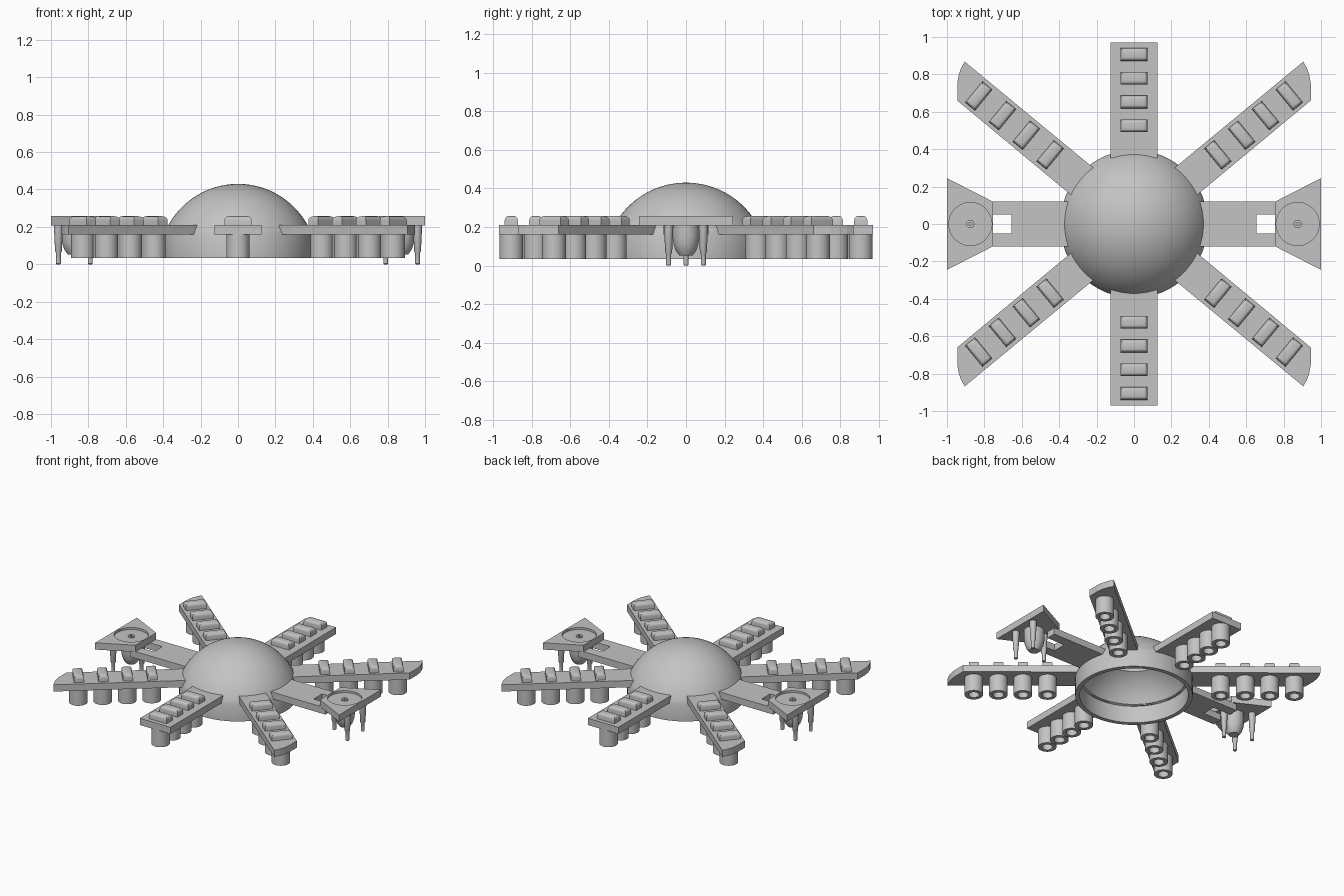
import bpy, bmesh
from math import radians, pi, sin, cos, sqrt, atan2
from mathutils import Matrix, Vector

old = bpy.data.objects.get("Cube")
if old:
    bpy.data.objects.remove(old, do_unlink=True)

GREY = (0.55, 0.55, 0.55, 1)
mat = bpy.data.materials.new("plain grey")
mat.use_nodes = True
mat.diffuse_color = GREY
mat.node_tree.nodes["Principled BSDF"].inputs["Base Color"].default_value = GREY


def finish(name, bm, smooth=False):
    bmesh.ops.remove_doubles(bm, verts=bm.verts, dist=1e-5)
    bmesh.ops.recalc_face_normals(bm, faces=bm.faces)
    mesh = bpy.data.meshes.new(name)
    bm.to_mesh(mesh)
    bm.free()
    mesh.materials.append(mat)
    ob = bpy.data.objects.new(name, mesh)
    bpy.context.collection.objects.link(ob)
    if smooth:
        bpy.ops.object.select_all(action="DESELECT")
        ob.select_set(True)
        bpy.context.view_layer.objects.active = ob
        bpy.ops.object.shade_smooth_by_angle(angle=radians(35))
    return ob


def lathe(name, profile, x=0, y=0, steps=32):
    """Spin a closed (radius, height) outline around a vertical axis."""
    bm = bmesh.new()
    vs = [bm.verts.new((r, 0, z)) for r, z in profile]
    edges = [bm.edges.new((a, b)) for a, b in zip(vs, vs[1:])]
    if profile[0][0] > 0 and profile[-1][0] > 0:
        edges.append(bm.edges.new((vs[-1], vs[0])))
    bmesh.ops.spin(bm, geom=vs + edges, axis=(0, 0, 1), cent=(0, 0, 0),
                   angle=2 * pi, steps=steps, use_merge=True)
    bmesh.ops.translate(bm, verts=bm.verts, vec=(x, y, 0))
    return finish(name, bm, True)


def prism(name, outline, z0, z1):
    bm = bmesh.new()
    face = bm.faces.new([bm.verts.new((x, y, z0)) for x, y in outline])
    up = bmesh.ops.extrude_face_region(bm, geom=[face])
    bmesh.ops.translate(bm, vec=(0, 0, z1 - z0),
                        verts=[g for g in up["geom"] if isinstance(g, bmesh.types.BMVert)])
    return finish(name, bm)


def block(name, x, y, angle):
    """Rounded block lying across an arm."""
    bm = bmesh.new()
    bmesh.ops.create_cube(bm, size=1)
    bmesh.ops.scale(bm, vec=(0.068, 0.145, 0.06), verts=bm.verts)
    edges = [e for e in bm.edges if all(v.co.z > 0 for v in e.verts)]
    bmesh.ops.bevel(bm, geom=edges, offset=0.022, segments=4, profile=0.5, affect="EDGES")
    bmesh.ops.transform(bm, verts=bm.verts,
                        matrix=Matrix.Translation((x, y, 0.227)) @ Matrix.Rotation(angle, 4, "Z"))
    return finish(name, bm, True)


def pod(name, x, y):
    lathe(name, [(0, 0.165), (0.062, 0.165), (0.062, 0.033), (0.036, 0.033),
                 (0.036, 0.1), (0, 0.1)], x, y)


# Hollow dome on a short drum
R, CZ, BASE = 0.424, 0.006, 0.395
a0 = atan2(0.16 - CZ, BASE)
outer = [(R * cos(a0 + (pi / 2 - a0) * i / 20), CZ + R * sin(a0 + (pi / 2 - a0) * i / 20))
         for i in range(20)]
RI = 0.385
inner = [(r, CZ + sqrt(RI * RI - r * r)) for r in [0.2 + 0.15 * i / 10 for i in range(11)]]
dome = [(0, 0.36), (0.2, 0.36)] + inner + [(0.365, 0.16), (0.365, 0.033), (BASE, 0.033)]
lathe("dome", dome + outer + [(0, CZ + R)], steps=64)

# Front and back arms with four blocks and pods each
for s, side in ((-1, "front"), (1, "back")):
    prism(side + "_arm", [(-0.125, s * 0.352), (0.125, s * 0.352),
                          (0.125, s * 0.97), (-0.125, s * 0.97)], 0.16, 0.21)
    for i in range(4):
        y = s * (0.525 + 0.127 * i)
        block(f"{side}_block_{i + 1}", 0, y, pi / 2)
        pod(f"{side}_pod_{i + 1}", 0, y)

# Four diagonal arms with clipped, rounded ends
DIAGONAL = [(0.332, 0.151), (0.212, 0.296), (0.905, 0.868), (0.924, 0.835),
            (0.938, 0.795), (0.945, 0.75), (0.945, 0.66)]
ANGLE = radians(39.5)
for sx, lr in ((1, "left"), (-1, "right")):
    for sy, fb in ((-1, "front"), (1, "back")):
        name = f"{fb}_{lr}"
        prism(name + "_arm", [(sx * x, sy * y) for x, y in DIAGONAL], 0.16, 0.21)
        for i in range(4):
            d = 0.581 + 0.165 * i
            x, y = sx * d * cos(ANGLE), sy * d * sin(ANGLE)
            block(f"{name}_block_{i + 1}", x, y, sx * sy * ANGLE)
            pod(f"{name}_pod_{i + 1}", x, y)

# Side arms: forked beam, flared plate with a round recess, bulb and three legs
for s, side in ((1, "left"), (-1, "right")):
    fork = [(0.352, -0.12), (0.8, -0.12), (0.8, -0.05), (0.655, -0.05),
            (0.655, 0.05), (0.8, 0.05), (0.8, 0.12), (0.352, 0.12)]
    prism(side + "_fork_arm", [(s * x, y) for x, y in fork], 0.16, 0.21)
    flare = [(0.755, -0.12), (1, -0.245), (1, 0.245), (0.755, 0.12)]
    plate = prism(side + "_plate", [(s * x, y) for x, y in flare], 0.208, 0.258)
    cutter = lathe("recess_cutter", [(0, 0.243), (0.115, 0.243), (0.115, 0.3), (0, 0.3)],
                   s * 0.875, 0, 48)
    cut = plate.modifiers.new("recess", "BOOLEAN")
    cut.operation, cut.object, cut.solver = "DIFFERENCE", cutter, "EXACT"
    bpy.context.view_layer.objects.active = plate
    bpy.ops.object.modifier_apply(modifier=cut.name)
    bpy.data.objects.remove(cutter, do_unlink=True)
    lathe(side + "_hub", [(0.008, 0.24), (0.022, 0.24), (0.022, 0.252), (0.008, 0.252)],
          s * 0.875, 0)
    lathe(side + "_bulb", [(0, 0.215), (0.07, 0.215), (0.07, 0.15), (0.064, 0.11),
                           (0.052, 0.075), (0.035, 0.053), (0, 0.053)], s * 0.875, 0)
    for i, (x, y) in enumerate(((0.96, -0.09), (0.96, 0.09), (0.79, 0))):
        lathe(f"{side}_leg_{i + 1}", [(0, 0.215), (0.025, 0.215), (0.018, 0.07), (0.013, 0.06),
                                      (0.013, 0.004), (0.009, 0), (0, 0)], s * x, y, 16)
